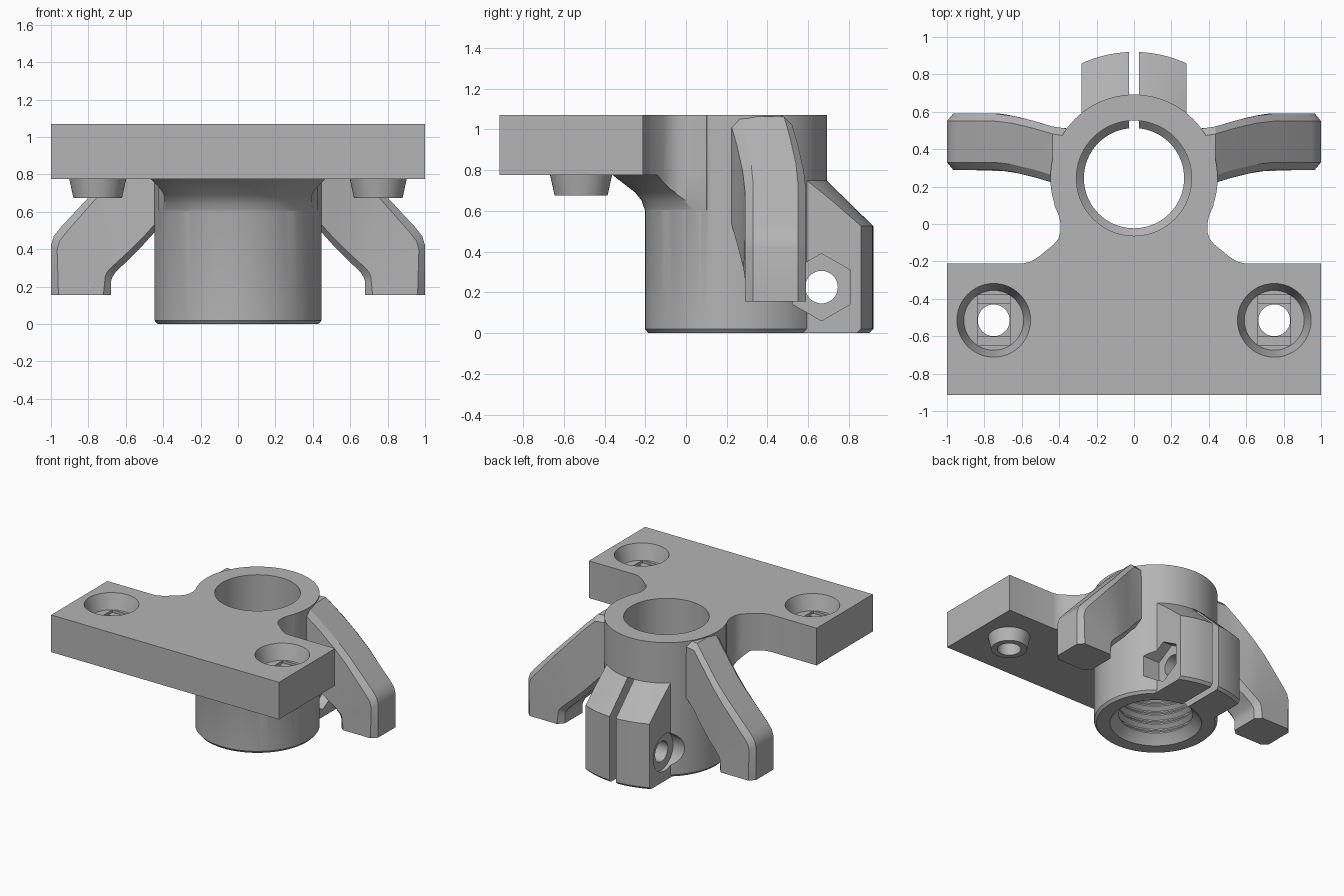
import bpy, bmesh, math

cube = bpy.data.objects.get("Cube")
if cube:
    bpy.data.objects.remove(cube, do_unlink=True)

grey = bpy.data.materials.new("plain grey")
grey.use_nodes = True
COL = (0.46, 0.46, 0.46, 1)
grey.diffuse_color = COL
grey.node_tree.nodes["Principled BSDF"].inputs["Base Color"].default_value = COL

TOP = 1.07      # top of plate and barrel
UNDER = 0.775   # underside of plate
AXIS_Y = 0.245  # barrel axis


def loft(name, rings):
    """Closed solid through a stack of equal-length point rings."""
    bm = bmesh.new()
    loops = [[bm.verts.new(p) for p in ring] for ring in rings]
    n = len(loops[0])
    for a, b in zip(loops, loops[1:]):
        for i in range(n):
            j = (i + 1) % n
            bm.faces.new((a[i], a[j], b[j], b[i]))
    bm.faces.new(loops[0])
    bm.faces.new(loops[-1])
    bmesh.ops.recalc_face_normals(bm, faces=bm.faces)
    me = bpy.data.meshes.new(name)
    bm.to_mesh(me)
    bm.free()
    me.materials.append(grey)
    ob = bpy.data.objects.new(name, me)
    bpy.context.collection.objects.link(ob)
    return ob


def circle(cx, cy, r, n=64, phase=0.0):
    return [(cx + r * math.cos(phase + math.tau * i / n),
             cy + r * math.sin(phase + math.tau * i / n)) for i in range(n)]


def prism_z(name, pts, lo, hi):
    return loft(name, [[(x, y, z) for x, y in pts] for z in (lo, hi)])


def prism_x(name, pts, lo, hi):
    return loft(name, [[(x, y, z) for y, z in pts] for x in (lo, hi)])


def box(name, x0, x1, y0, y1, z0, z1):
    return prism_z(name, [(x0, y0), (x1, y0), (x1, y1), (x0, y1)], z0, z1)


def turned(name, profile, cx=0.0, cy=AXIS_Y, n=96):
    return loft(name, [[(x, y, z) for x, y in circle(cx, cy, r, n)]
                       for r, z in profile])


def combine(target, other, op):
    mod = target.modifiers.new(op, 'BOOLEAN')
    mod.operation = op
    mod.solver = 'EXACT'
    mod.object = other
    bpy.context.view_layer.objects.active = target
    bpy.ops.object.modifier_apply(modifier=mod.name)
    bpy.data.objects.remove(other, do_unlink=True)


def finish(ob):
    bpy.ops.object.select_all(action='DESELECT')
    ob.select_set(True)
    bpy.context.view_layer.objects.active = ob
    bpy.ops.object.shade_smooth_by_angle(angle=math.radians(28))


# Barrel
body = turned("clamp_body", [(0.43, 0), (0.447, 0.02), (0.447, TOP)])

# Mounting plate with a waisted neck running into the barrel
neck = [(0.59, -0.21), (0.55, -0.2), (0.51, -0.175), (0.43, -0.11), (0.405, -0.08),
        (0.392, -0.04), (0.392, 0.0), (0.4, 0.04), (0.425, 0.1), (0.3, 0.25)]
half = [(1, -0.915), (1, -0.21)] + neck
plate = prism_z("plate", half + [(-x, y) for x, y in reversed(half)], UNDER, TOP)
combine(body, plate, 'UNION')

# Flared fillet under the neck
flare = turned("flare", [(0.44, 0.58), (0.449, 0.61), (0.463, 0.65), (0.495, 0.69),
                         (0.605, UNDER), (0.605, 0.82)])
half = [(0.59, -0.4)] + neck
combine(flare, prism_z("neck_limit", half + [(-x, y) for x, y in reversed(half)], 0.5, 0.8),
        'INTERSECT')
combine(body, flare, 'UNION')

# Clamping lug on the back
lug = turned("lug", [(0.655, 0), (0.675, 0.02), (0.675, 0.525), (0.447, 0.748), (0.42, 0.775)])
combine(lug, box("lug_limit", -0.28, 0.28, 0.4, 1.2, -0.1, 1), 'INTERSECT')
combine(body, lug, 'UNION')

# Locating bosses below the plate, tapered recesses and screw holes above
for sx in (-0.75, 0.75):
    cy = -0.515
    combine(body, turned("boss", [(0.13, 0.675), (0.152, UNDER), (0.152, 0.8)], sx, cy, 48), 'UNION')
    floor = TOP - 0.12
    combine(body, turned("recess", [(0.16, floor), (0.197, TOP), (0.197, TOP + 0.1)], sx, cy, 48),
            'DIFFERENCE')
    w = 0.087
    combine(body, box("slot_step", sx - w, sx + w, cy - 0.135, cy + 0.135, floor - 0.02, floor + 0.05),
            'DIFFERENCE')
    combine(body, box("square_step", sx - w, sx + w, cy - w, cy + w, floor - 0.04, floor + 0.05),
            'DIFFERENCE')
    combine(body, prism_z("screw_hole", circle(sx, cy, 0.085, 40), 0.5, 1.2), 'DIFFERENCE')

# Bore with thread ridges in its lower part
bore = [(0.34, -0.01), (0.3, 0.04)]
pitch = 0.075
for k in range(7):
    z = 0.05 + k * pitch
    bore += [(0.268, z + 0.02), (0.268, z + 0.03), (0.3, z + 0.06), (0.3, z + 0.07)]
bore += [(0.268, 0.6), (0.268, 0.62), (0.308, 0.66), (0.308, TOP + 0.05)]
combine(body, turned("bore", bore, n=72), 'DIFFERENCE')

# Clamp slit, cross bolt hole, nut trap and bolt head pocket
combine(body, box("slit", -0.028, 0.028, 0.4, 1.2, -0.1, 0.75), 'DIFFERENCE')
by, bz = 0.665, 0.225
combine(body, prism_x("bolt_hole", circle(by, bz, 0.08, 40), -0.6, 0.6), 'DIFFERENCE')
combine(body, prism_x("nut_trap", circle(by, bz, 0.165, 6, math.pi / 2), 0.2, 0.5), 'DIFFERENCE')
combine(body, prism_x("head_pocket", circle(by, bz, 0.145, 48), -0.5, -0.25), 'DIFFERENCE')
finish(body)


# Swept wings, each section a bar with chamfered corners
def centre_y(x):
    t = min(max((0.72 - x) / 0.32, 0), 1)
    return 0.44 - 0.08 * t ** 1.3


stations = [((0.36, 1.065), (0.34, 0.60)), ((0.435, 1.062), (0.42, 0.52)),
            ((0.53, 0.965), (0.51, 0.42)), ((0.65, 0.835), (0.60, 0.33)),
            ((0.75, 0.73), (0.655, 0.277)), ((0.95, 0.515), (0.672, 0.25)),
            ((0.985, 0.47), (0.68, 0.225)), ((1.0, 0.42), (0.68, 0.2)),
            ((1.0, 0.155), (0.68, 0.155))]
H, C = 0.15, 0.04
for side, name in ((1, "left_wing"), (-1, "right_wing")):
    rings = []
    for (ox, oz), (ix, iz) in stations:
        length = math.hypot(ix - ox, iz - oz)
        ring = []
        for d, w in ((0, H - C), (C, H), (length - C, H), (length, H - C),
                     (length, C - H), (length - C, -H), (C, -H), (0, C - H)):
            f = d / length
            x = ox + (ix - ox) * f
            ring.append((side * x, centre_y(x) + w, oz + (iz - oz) * f))
        rings.append(ring)
    finish(loft(name, rings))
